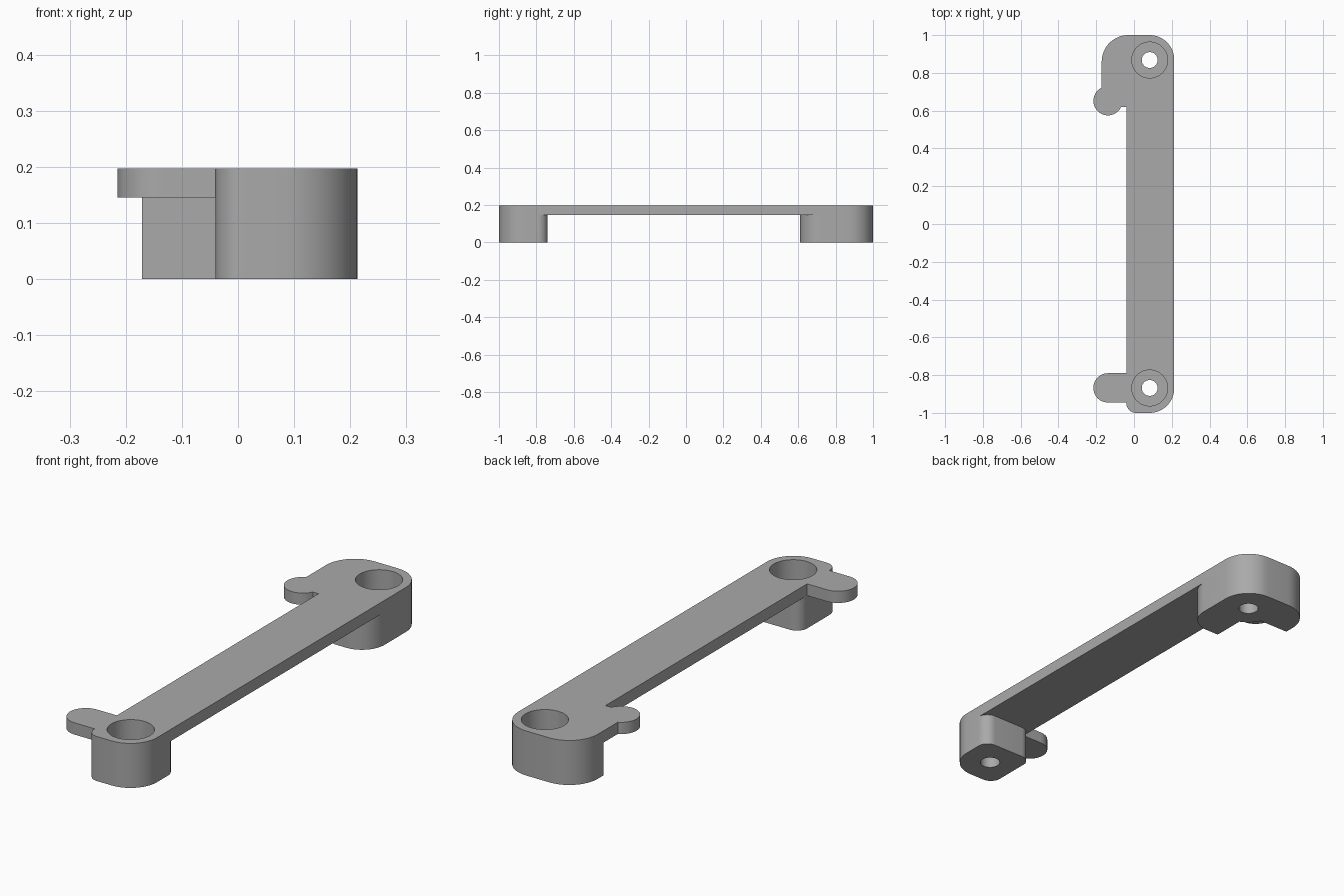
import bpy, bmesh, math
from mathutils import Vector

cube = bpy.data.objects.get("Cube")
if cube:
    bpy.data.objects.remove(cube, do_unlink=True)

grey = bpy.data.materials.new("plain_grey")
grey.use_nodes = True
COLOUR = (0.4, 0.4, 0.4, 1)
grey.diffuse_color = COLOUR
grey.node_tree.nodes["Principled BSDF"].inputs["Base Color"].default_value = COLOUR

TOP, UNDER = 0.197, 0.145      # bracket top and underside of the bar
HOLE_X, HOLE_Y = 0.083, 0.868  # screw positions


def rounded(corners, steps=12):
    """Outline from square (x, y, radius) corners, each rounded by its radius."""
    pts = []
    for i, (x, y, r) in enumerate(corners):
        p = Vector((x, y))
        a = (Vector(corners[i - 1][:2]) - p).normalized()
        b = (Vector(corners[(i + 1) % len(corners)][:2]) - p).normalized()
        if r == 0:
            pts.append(p)
            continue
        centre = p + (a + b) * r
        for k in range(steps + 1):
            t = k / steps * math.pi / 2
            pts.append(centre - b * r * math.cos(t) - a * r * math.sin(t))
    return pts


def disc(x, y, r, sides=48):
    turn = [2 * math.pi * k / sides for k in range(sides)]
    return [Vector((x + r * math.cos(t), y + r * math.sin(t))) for t in turn]


def prism(name, outline, z0, z1):
    bm = bmesh.new()
    face = bm.faces.new([bm.verts.new((p.x, p.y, z0)) for p in outline])
    grown = bmesh.ops.extrude_face_region(bm, geom=[face])["geom"]
    verts = [v for v in grown if isinstance(v, bmesh.types.BMVert)]
    bmesh.ops.translate(bm, verts=verts, vec=(0, 0, z1 - z0))
    bmesh.ops.recalc_face_normals(bm, faces=bm.faces)
    mesh = bpy.data.meshes.new(name)
    bm.to_mesh(mesh)
    bm.free()
    mesh.materials.append(grey)
    obj = bpy.data.objects.new(name, mesh)
    bpy.context.collection.objects.link(obj)
    return obj


def combine(target, other, operation):
    bpy.context.view_layer.objects.active = target
    mod = target.modifiers.new("combine", "BOOLEAN")
    mod.operation, mod.solver, mod.object = operation, "EXACT", other
    bpy.ops.object.modifier_apply(modifier=mod.name)
    bpy.data.objects.remove(other, do_unlink=True)


# Long bar with its wider back end
bracket = prism("bracket", rounded([
    (-0.04, -1, 0.05), (0.213, -1, 0.13), (0.213, 1, 0.13),
    (-0.171, 1, 0.14), (-0.171, 0.62, 0), (-0.04, 0.62, 0)]), UNDER, TOP)

# Side tabs
front_tab = rounded([(-0.215, -0.945, 0.077), (0, -0.945, 0),
                     (0, -0.79, 0), (-0.215, -0.79, 0.077)])
# Feet under both ends
front_foot = rounded([(-0.04, -1, 0.05), (0.213, -1, 0.13),
                      (0.213, -0.74, 0.05), (-0.04, -0.74, 0.05)])
back_foot = rounded([(0.04, 0.61, 0), (0.213, 0.61, 0.11), (0.213, 1, 0.13),
                     (-0.171, 1, 0.14), (-0.171, 0.82, 0), (0.04, 0.82, 0)])
for name, outline, low, high in (
        ("front_tab", front_tab, UNDER, TOP),
        ("back_tab", disc(-0.138, 0.652, 0.077), UNDER, TOP),
        ("front_foot", front_foot, 0, TOP),
        ("back_foot", back_foot, 0, TOP),
        ("screw_boss", disc(HOLE_X, HOLE_Y, 0.12), 0, TOP - 0.02)):
    combine(bracket, prism(name, outline, low, high), "UNION")

# Counterbored screw holes
for y in (-HOLE_Y, HOLE_Y):
    for radius, floor in ((0.095, 0.05), (0.042, -0.1)):
        combine(bracket, prism("hole_cutter", disc(HOLE_X, y, radius), floor, TOP + 0.1),
                "DIFFERENCE")

# Smooth the round walls, keep the edges crisp
bpy.ops.object.select_all(action="DESELECT")
bracket.select_set(True)
bpy.context.view_layer.objects.active = bracket
bpy.ops.object.shade_smooth_by_angle(angle=math.radians(30))
